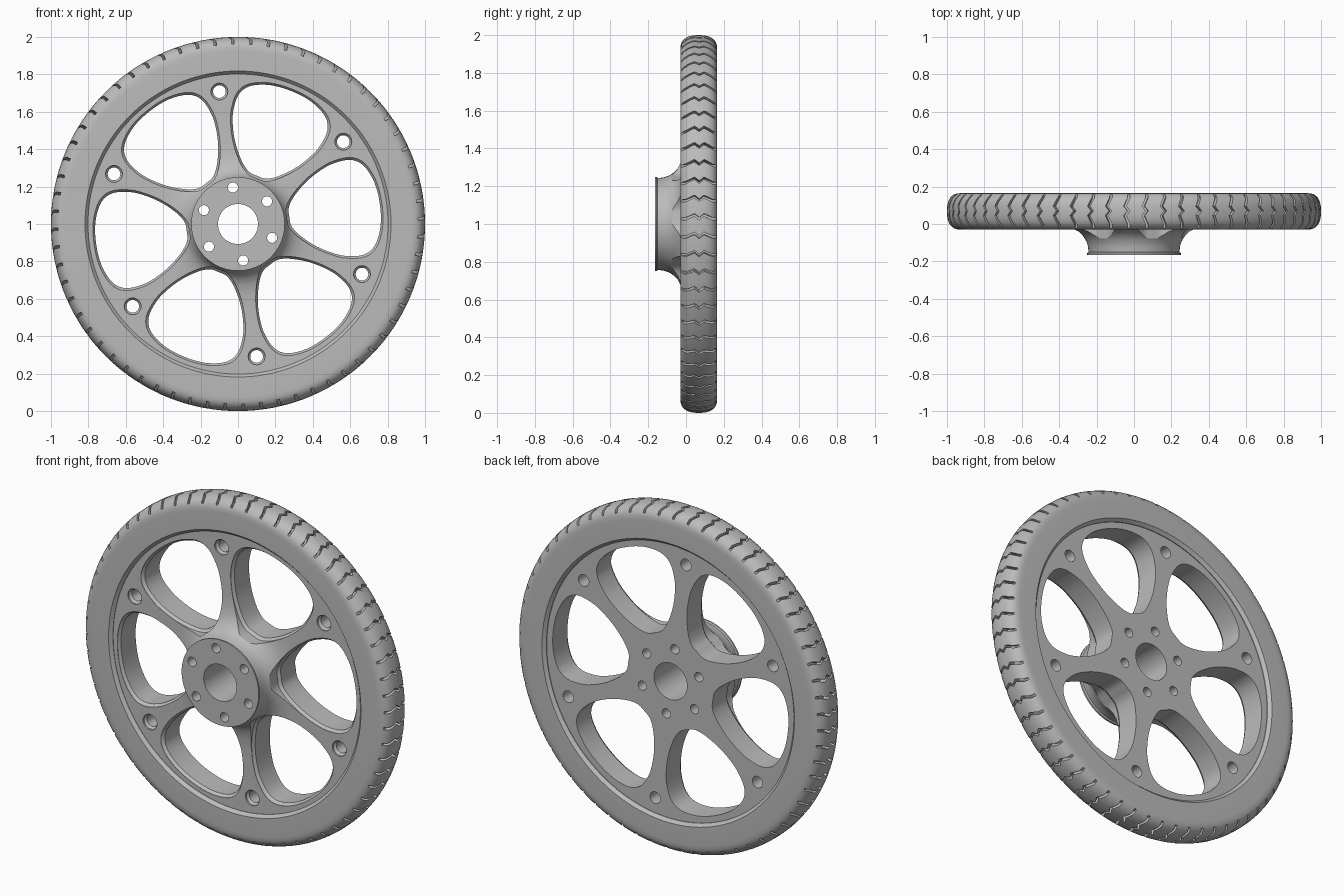
import bpy, bmesh
from math import cos, sin, pi, radians

cube = bpy.data.objects.get("Cube")
if cube:
    bpy.data.objects.remove(cube, do_unlink=True)

grey = bpy.data.materials.new("mid grey")
grey.use_nodes = True
grey.diffuse_color = (0.5, 0.5, 0.5, 1)
grey.node_tree.nodes["Principled BSDF"].inputs["Base Color"].default_value = (0.5, 0.5, 0.5, 1)

SPOKE = radians(38)      # direction of the first spoke
MID = 0.0675             # y of the tyre's middle plane
AXLE_Z = 1.0


def place(r, a, y):
    """Point at radius r and angle a around the axle."""
    return (r * cos(a), y, AXLE_Z + r * sin(a))


def skin(bm, rings, closed=False):
    """Join rings of points with quads; cap the ends unless closed."""
    loops = [[bm.verts.new(p) for p in ring] for ring in rings]
    n = len(loops[0])
    pairs = list(zip(loops, loops[1:]))
    if closed:
        pairs.append((loops[-1], loops[0]))
    else:
        bm.faces.new(loops[0])
        bm.faces.new(loops[-1])
    for a, b in pairs:
        for i in range(n):
            j = (i + 1) % n
            bm.faces.new((a[i], a[j], b[j], b[i]))


def finish(bm, name):
    bmesh.ops.recalc_face_normals(bm, faces=bm.faces)
    mesh = bpy.data.meshes.new(name)
    bm.to_mesh(mesh)
    bm.free()
    mesh.materials.append(grey)
    ob = bpy.data.objects.new(name, mesh)
    bpy.context.collection.objects.link(ob)
    return ob


def lathe(name, profile, segments):
    bm = bmesh.new()
    skin(bm, [[place(r, 2 * pi * k / segments, y) for r, y in profile]
              for k in range(segments)], closed=True)
    return finish(bm, name)


def activate(ob):
    bpy.ops.object.select_all(action='DESELECT')
    ob.select_set(True)
    bpy.context.view_layer.objects.active = ob


def cut(ob, cutter):
    cutter.hide_render = True
    activate(ob)
    mod = ob.modifiers.new("cut", 'BOOLEAN')
    mod.operation = 'DIFFERENCE'
    mod.solver = 'EXACT'
    mod.object = cutter
    bpy.ops.object.modifier_apply(modifier=mod.name)
    bpy.data.objects.remove(cutter, do_unlink=True)


def smooth(ob, angle):
    activate(ob)
    bpy.ops.object.shade_smooth_by_angle(angle=radians(angle))


def closed_spline(pts, steps):
    """Catmull-Rom curve through a closed loop of 2D points."""
    out, n = [], len(pts)
    for i in range(n):
        a, b, c, d = (pts[(i + k - 1) % n] for k in range(4))
        for s in range(steps):
            t = s / steps
            out.append(tuple(0.5 * (2 * q + (r - p) * t + (2 * p - 5 * q + 4 * r - u) * t * t
                                    + (3 * q - p - 3 * r + u) * t ** 3)
                             for p, q, r, u in zip(a, b, c, d)))
    return out


# Tyre: flat sidewalls with a rounded crown
half = 0.0975
crown = []
for k in range(17):
    a = pi * k / 16
    c, s = cos(a), sin(a)
    y = -half * (1 if c > 0 else -1) * abs(c) ** 0.8
    crown.append((0.925 + 0.075 * s ** 0.8, MID + y))
tyre = lathe("tyre", [(0.802, -0.012), (0.818, -0.03)] + crown
             + [(0.818, 0.165), (0.802, 0.147)], 192)

# Zigzag tread grooves
GROOVES = 64
zigzag = [(-0.07, -0.008), (0.0, -0.008), (0.045, 0.012), (0.07, -0.008),
          (0.095, 0.012), (0.14, -0.008), (0.21, -0.008)]
bm = bmesh.new()
for g in range(GROOVES):
    a = 2 * pi * (g + 0.37) / GROOVES
    skin(bm, [[place(r, a + t + w, y) for r, w in
               ((0.962, -0.007), (1.05, -0.007), (1.05, 0.007), (0.962, 0.007))]
              for y, t in zigzag])
cut(tyre, finish(bm, "groove_cutter"))
smooth(tyre, 35)

# Rim disc, spokes and flared hub turned as one body
wheel = lathe("spoked_wheel", [
    (0.107, -0.165), (0.25, -0.165), (0.25, -0.156), (0.243, -0.15), (0.246, -0.12),
    (0.256, -0.09), (0.272, -0.065), (0.295, -0.043), (0.33, -0.026), (0.38, -0.016),
    (0.45, -0.01), (0.81, -0.01), (0.81, 0.143), (0.107, 0.143)], 128)

# Six rounded windows between the spokes, slightly wider at the front
half_outline = [(9, 0.283), (16, 0.315), (21, 0.37), (24, 0.44), (25, 0.52),
                (24.5, 0.6), (21.8, 0.69), (17, 0.74), (9, 0.762)]
outline = ([(0, 0.277)] + half_outline + [(0, 0.766)]
           + [(-a, r) for a, r in reversed(half_outline)])
outline = closed_spline([(r * cos(radians(a)), r * sin(radians(a))) for a, r in outline], 4)
bm = bmesh.new()
for k in range(6):
    turn = SPOKE + radians(30 + 60 * k)
    c, s = cos(turn), sin(turn)
    rings = []
    for y, grow in ((-0.3, 1.05), (-0.008, 1.05), (0.008, 1.0), (0.3, 1.0)):
        pts = [(0.54 + (u - 0.54) * grow, v * grow) for u, v in outline]
        rings.append([(u * c - v * s, y, AXLE_Z + u * s + v * c) for u, v in pts])
    skin(bm, rings)
cut(wheel, finish(bm, "window_cutter"))

# Bolt holes: plain ones in the hub, countersunk ones at the spoke ends
bm = bmesh.new()
for k in range(6):
    a = SPOKE + radians(60 * k)
    for dist, steps in ((0.197, ((-0.3, 0.027), (0.3, 0.027))),
                        (0.715, ((-0.3, 0.045), (0.0, 0.045), (0.012, 0.034), (0.3, 0.034)))):
        x, _, z = place(dist, a, 0)
        skin(bm, [[(x + r * cos(pi * i / 12), y, z + r * sin(pi * i / 12))
                   for i in range(24)] for y, r in steps])
cut(wheel, finish(bm, "bolt_hole_cutter"))
smooth(wheel, 30)
